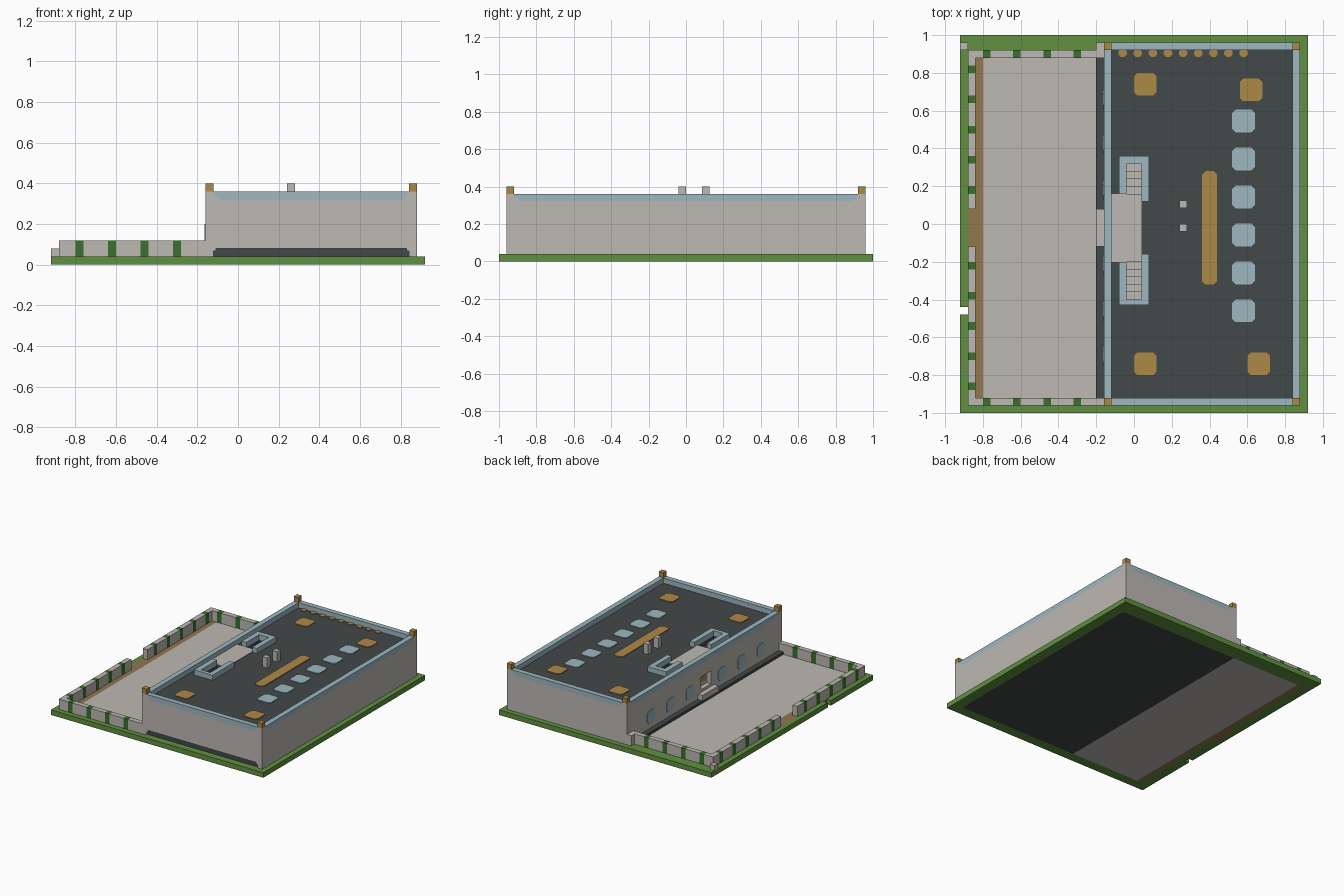
import bpy, bmesh

cube = bpy.data.objects.get("Cube")
if cube:
    bpy.data.objects.remove(cube)


def material(name, r, g, b):
    lin = [((c / 255 + 0.055) / 1.055) ** 2.4 for c in (r, g, b)] + [1]
    m = bpy.data.materials.new(name)
    m.use_nodes = True
    m.diffuse_color = lin
    m.node_tree.nodes["Principled BSDF"].inputs["Base Color"].default_value = lin
    return m


STONE = material("pale stone", 189, 184, 179)
GRASS = material("grass green", 97, 144, 64)
HEDGE = material("hedge green", 58, 112, 44)
SLATE = material("dark slate", 66, 72, 72)
BLUE = material("pale blue", 157, 183, 192)
GOLD = material("gold", 174, 136, 70)
EARTH = material("brown earth", 146, 120, 78)


def finish(name, bm, mat):
    bmesh.ops.recalc_face_normals(bm, faces=bm.faces)
    mesh = bpy.data.meshes.new(name)
    bm.to_mesh(mesh)
    bm.free()
    mesh.materials.append(mat)
    obj = bpy.data.objects.new(name, mesh)
    bpy.context.scene.collection.objects.link(obj)
    return obj


def prism(bm, points, offset):
    """Extrude a flat outline along an offset."""
    low = [bm.verts.new(p) for p in points]
    high = [bm.verts.new([a + b for a, b in zip(p, offset)]) for p in points]
    bm.faces.new(low)
    bm.faces.new(high)
    n = len(low)
    for i in range(n):
        j = (i + 1) % n
        bm.faces.new((low[i], low[j], high[j], high[i]))


def boxes(name, mat, items):
    """Each item is x0, x1, y0, y1, z0, z1."""
    bm = bmesh.new()
    for x0, x1, y0, y1, z0, z1 in items:
        prism(bm, [(x0, y0, z0), (x1, y0, z0), (x1, y1, z0), (x0, y1, z0)], (0, 0, z1 - z0))
    return finish(name, bm, mat)


def plates(name, mat, items, z=0.32, cut=0.018):
    """Thin plates with clipped corners; each item is cx, cy, width, depth."""
    bm = bmesh.new()
    for cx, cy, w, d in items:
        a, b = w / 2, d / 2
        c, e = a - cut, b - cut
        ring = [(a, -e), (a, e), (c, b), (-c, b), (-a, e), (-a, -e), (-c, -b), (c, -b)]
        prism(bm, [(cx + x, cy + y, z) for x, y in ring], (0, 0, 0.006))
    return finish(name, bm, mat)


# Ground: lawn border with a notch on the west edge, court and floor
G = 0.04
boxes("lawn_border", GRASS, [
    (-0.92, 0.92, 0.88, 1, 0, G), (-0.92, 0.92, -1, -0.92, 0, G),
    (0.84, 0.92, -0.92, 0.88, 0, G), (-0.92, -0.88, -0.44, 0.88, 0, G),
    (-0.92, -0.88, -0.92, -0.48, 0, G), (-0.88, -0.84, -0.92, -0.12, 0, G),
    (-0.88, -0.84, 0.08, 0.88, 0, G)])
boxes("court_floor", STONE, [(-0.8, -0.2, -0.92, 0.88, 0, G)])
boxes("earth_path", EARTH, [(-0.84, -0.8, -0.92, 0.88, 0, G),
                            (-0.88, -0.84, -0.12, 0.08, 0, G)])
boxes("building_floor", SLATE, [(-0.2, 0.84, -0.92, 0.88, 0, 0.06),
                                (-0.2, -0.16, 0.88, 0.92, G, 0.06)])

# Court walls made of alternating stone and hedge segments
west_hedges = [0.82 - 0.16 * i for i in range(5)] + [-0.22 - 0.16 * i for i in range(5)]
side_hedges = [-0.78 + 0.16 * i for i in range(4)]
H = 0.12


def segments(start, end, centres):
    edges = [start]
    for c in sorted(c for c in centres if start < c < end):
        edges += [c - 0.02, c + 0.02]
    edges.append(end)
    return list(zip(edges[:-1], edges[1:]))


stone, hedge = [], []
for a, b in ((-0.96, -0.12), (0.08, 0.92)):
    for i, (y0, y1) in enumerate(segments(a, b, west_hedges)):
        (hedge if i % 2 else stone).append((-0.88, -0.84, y0, y1, G, H))
for y, end in ((-0.96, -0.16), (0.88, -0.16)):
    for i, (x0, x1) in enumerate(segments(-0.84, end, side_hedges)):
        (hedge if i % 2 else stone).append((x0, x1, y, y + 0.04, G, H))
stone += [(-0.92, -0.88, 0.92, 0.96, G, 0.08), (-0.2, -0.16, 0.92, 0.96, G, H)]
boxes("court_wall", STONE, stone)
boxes("court_hedges", HEDGE, hedge)

# Building walls, with a low dark slot along the front and a west doorway
R = 0.32
boxes("building_walls", STONE, [
    (0.84, 0.88, -0.96, 0.96, G, R), (-0.16, 0.84, 0.92, 0.96, G, R),
    (-0.16, 0.84, -0.96, -0.92, 0.08, R), (-0.16, -0.12, -0.96, -0.92, G, 0.08),
    (-0.16, -0.12, -0.92, -0.08, G, R), (-0.16, -0.12, 0.04, 0.92, G, R),
    (-0.16, -0.12, -0.08, 0.04, G, 0.12), (-0.16, -0.12, -0.08, 0.04, 0.22, R)])
boxes("front_slot", SLATE, [(-0.12, 0.84, -0.945, -0.92, G, 0.08)])
boxes("slot_end_blocks", STONE, [(x, x + 0.012, -0.96, -0.945, 0.066, 0.08) for x in (-0.12, 0.828)])
boxes("entrance_ledge", STONE, [(-0.2, -0.16, -0.12, 0.08, G, 0.1)])
boxes("door_recess", STONE, [(-0.125, -0.115, -0.08, 0.04, 0.12, 0.22)])
boxes("door_panel", GOLD, [(-0.13, -0.125, -0.06, 0.02, 0.15, 0.19)])

# West windows with clipped corners
bm = bmesh.new()
for cy in (0.66, 0.42, 0.18, -0.22, -0.46, -0.70):
    ring = [(0.05, -0.03), (0.05, 0.03), (0.03, 0.05), (-0.03, 0.05),
            (-0.05, 0.03), (-0.05, -0.03), (-0.03, -0.05), (0.03, -0.05)]
    prism(bm, [(-0.164, cy + y, 0.15 + z) for y, z in ring], (0.006, 0, 0))
finish("west_windows", bm, BLUE)

# Roof slab around the two stairwells
boxes("roof", SLATE, [
    (-0.12, -0.04, -0.92, 0.92, 0.28, R), (0.04, 0.84, -0.92, 0.92, 0.28, R),
    (-0.04, 0.04, -0.92, -0.4, 0.28, R), (-0.04, 0.04, -0.2, 0.16, 0.28, R),
    (-0.04, 0.04, 0.32, 0.92, 0.28, R)])

# Parapet: blue runs with clipped lower corners, stone wedges and gold corner posts
T, C = 0.36, 0.03
blue, wedge = bmesh.new(), bmesh.new()


def parapet(a, b, place, offset):
    outline = [(a, T), (b, T), (b, T - 0.008), (b - C, R), (a + C, R), (a, T - 0.008)]
    prism(blue, [place(u, z) for u, z in outline], offset)
    for end, s in ((a, 1), (b, -1)):
        tri = [(end, R), (end + s * C, R), (end, T - 0.008)]
        prism(wedge, [place(u, z) for u, z in tri], offset)


for y in (-0.96, 0.92):
    parapet(-0.12, 0.84, lambda u, z: (u, y, z), (0, 0.04, 0))
for x in (-0.16, 0.84):
    parapet(-0.92, 0.92, lambda u, z: (x, u, z), (0.04, 0, 0))
finish("parapet", blue, BLUE)
finish("parapet_wedges", wedge, STONE)
corners = [(x, x + 0.04, y, y + 0.04) for x in (-0.16, 0.84) for y in (-0.96, 0.92)]
boxes("corner_blocks", STONE, [c + (R, T) for c in corners])
boxes("corner_posts", GOLD, [c + (T, 0.4) for c in corners])

# Roof landing, stairs going down on both sides and their railings
boxes("landing", STONE, [(-0.12, 0.04, -0.2, 0.16, R, R + 0.005)])
boxes("stairs", STONE,
      [(-0.04, 0.04, 0.16 + G * i, 0.2 + G * i, 0.06, 0.28 - G * i) for i in range(4)]
      + [(-0.04, 0.04, -0.24 - G * i, -0.2 - G * i, 0.06, 0.28 - G * i) for i in range(5)])
boxes("stair_railings", BLUE, [
    (-0.08, -0.04, 0.16, 0.36, R, T), (-0.04, 0.04, 0.32, 0.36, R, T),
    (0.04, 0.08, 0.12, 0.36, R, T), (-0.08, -0.04, -0.43, -0.2, R, T),
    (-0.04, 0.04, -0.43, -0.4, R, T), (0.04, 0.08, -0.43, -0.16, R, T)])

# Roof details
boxes("chimneys", STONE, [(0.24, 0.28, y - 0.02, y + 0.02, R, 0.4) for y in (0.105, -0.02)])
plates("skylights", BLUE, [(0.58, 0.545 - 0.201 * i, 0.12, 0.12) for i in range(6)])
plates("gold_panels", GOLD, [
    (0.06, 0.74, 0.12, 0.12), (0.62, 0.71, 0.12, 0.12), (0.06, -0.74, 0.12, 0.12),
    (0.66, -0.74, 0.12, 0.12), (0.4, -0.02, 0.08, 0.6)])
plates("gold_studs", GOLD, [(-0.06 + 0.08 * i, 0.905, 0.045, 0.04) for i in range(9)], cut=0.012)
